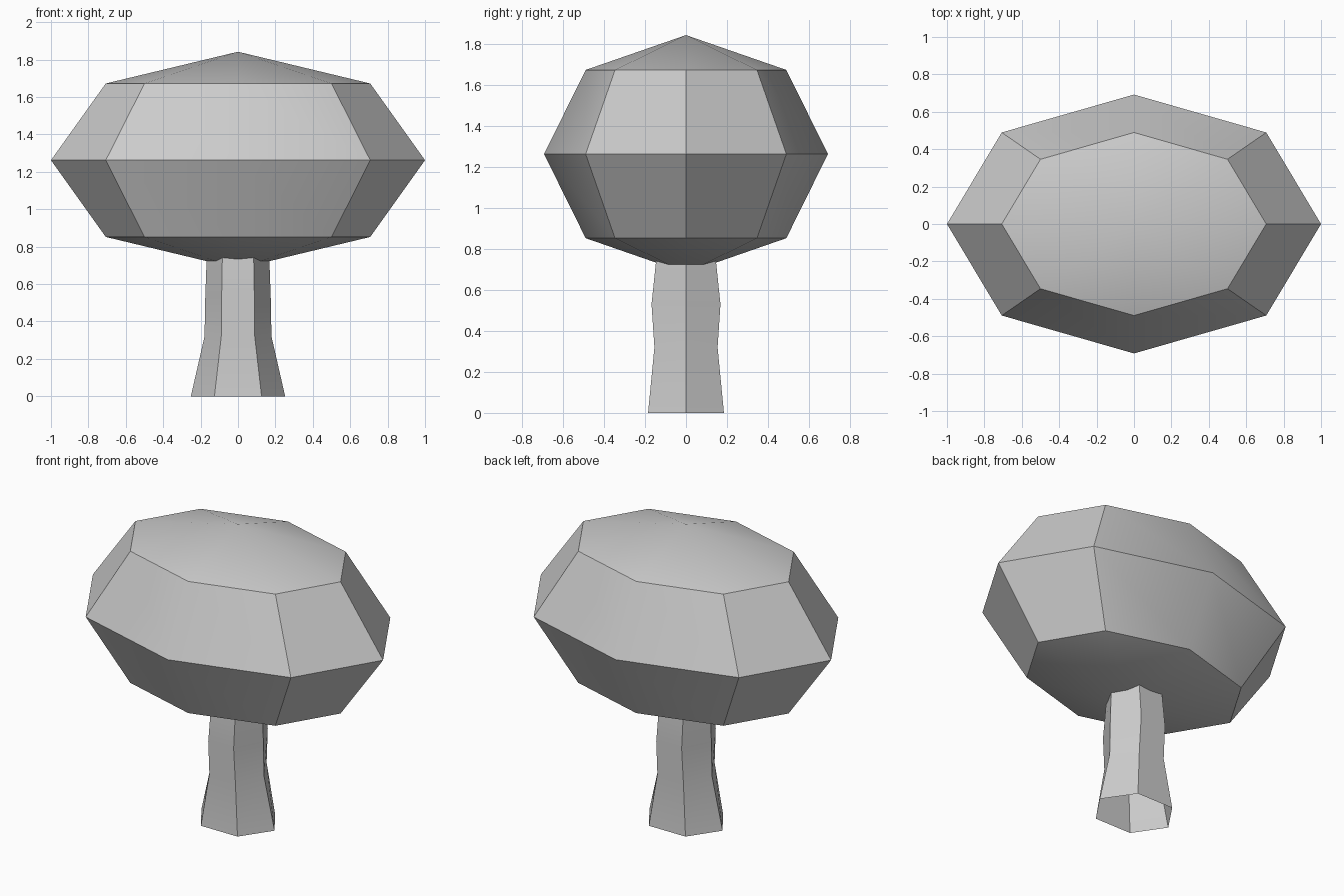
import bpy, bmesh, math

if "Cube" in bpy.data.objects:
    bpy.data.objects.remove(bpy.data.objects["Cube"])

grey = bpy.data.materials.new("plain grey")
grey.diffuse_color = (0.6, 0.6, 0.6, 1)
grey.use_nodes = True
grey.node_tree.nodes["Principled BSDF"].inputs["Base Color"].default_value = grey.diffuse_color


def finish(bm, name):
    """Turn a bmesh into a named object with soft shading across shallow edges."""
    mesh = bpy.data.meshes.new(name)
    bm.to_mesh(mesh)
    bm.free()
    mesh.materials.append(grey)
    obj = bpy.data.objects.new(name, mesh)
    bpy.context.collection.objects.link(obj)
    bpy.ops.object.select_all(action='DESELECT')
    obj.select_set(True)
    bpy.context.view_layer.objects.active = obj
    bpy.ops.object.shade_smooth_by_angle(angle=math.radians(30))
    return obj


# Crown: flattened eight-sided, four-ring sphere
bm = bmesh.new()
bmesh.ops.create_uvsphere(bm, u_segments=8, v_segments=4, radius=1)
bmesh.ops.scale(bm, vec=(1, 0.692, 0.58), verts=bm.verts)
bmesh.ops.translate(bm, vec=(0, 0, 1.262), verts=bm.verts)
finish(bm, "crown")

# Trunk: six-sided tube, open at the base; (height, half width x, half depth y)
rings = [(0, 0.252, 0.185), (0.32, 0.179, 0.154),
         (0.53, 0.175, 0.168), (0.78, 0.166, 0.142)]
bm = bmesh.new()
loops = []
for z, hx, hy in rings:
    loops.append([bm.verts.new((hx * math.cos(a), hy * math.sin(a) / math.sin(math.pi / 3), z))
                  for a in (i * math.pi / 3 for i in range(6))])
for low, high in zip(loops, loops[1:]):
    for i in range(6):
        j = (i + 1) % 6
        bm.faces.new((low[i], low[j], high[j], high[i]))
finish(bm, "trunk")
